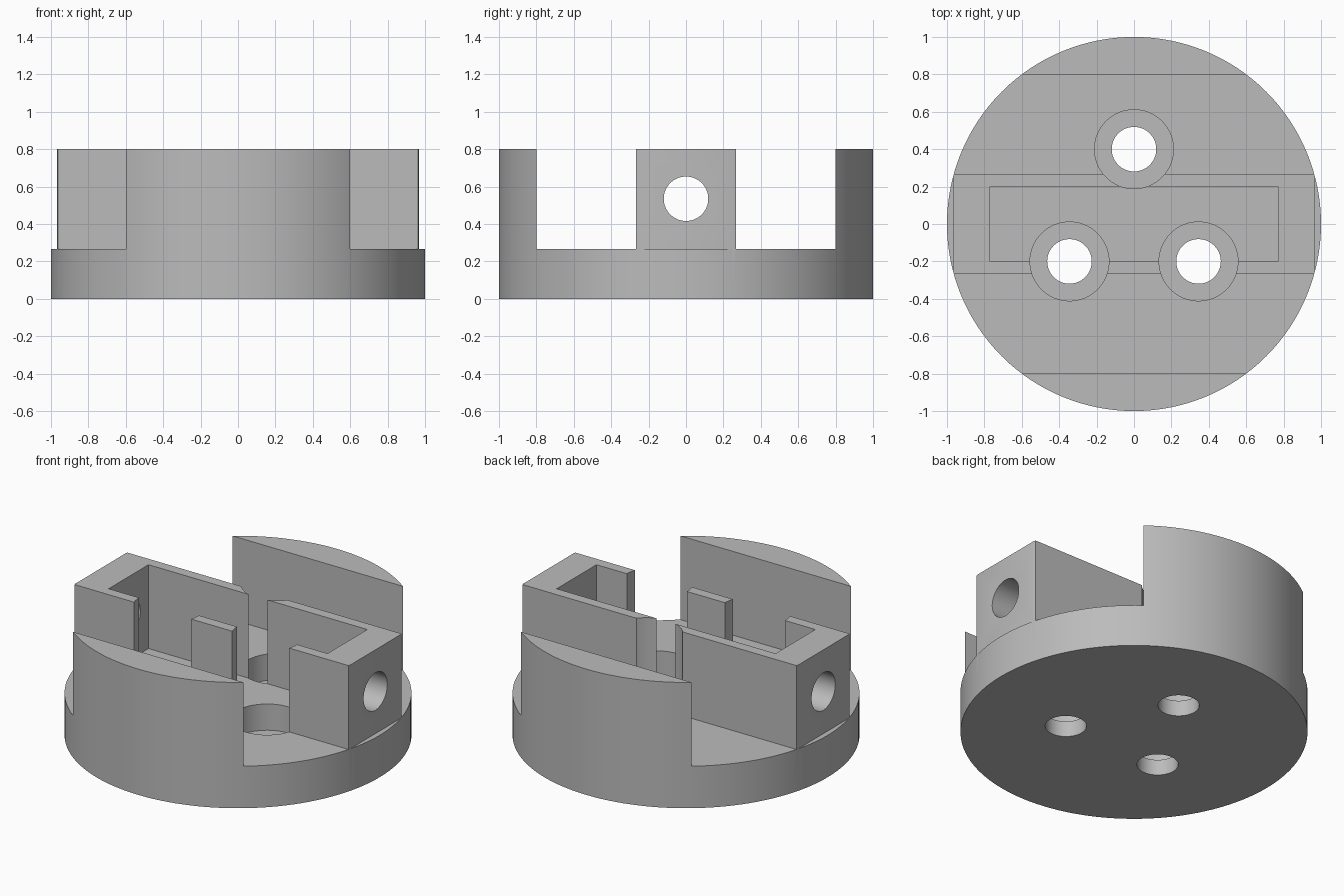
import bpy
import math

cube = bpy.data.objects.get("Cube")
if cube:
    bpy.data.objects.remove(cube, do_unlink=True)

FLOOR, TOP = 0.267, 0.8      # deck height and overall height
HALF_BLOCK = 0.266           # half width of the central block

grey = bpy.data.materials.new("light_grey")
grey.use_nodes = True
colour = (0.5, 0.5, 0.5, 1)
grey.diffuse_color = colour
grey.node_tree.nodes["Principled BSDF"].inputs["Base Color"].default_value = colour


def cylinder(name, radius, z0, z1, x=0, y=0, sides=64):
    bpy.ops.mesh.primitive_cylinder_add(vertices=sides, radius=radius, depth=z1 - z0,
                                        location=(x, y, (z0 + z1) / 2))
    bpy.context.object.name = name
    return bpy.context.object


def box(name, x0, x1, y0, y1, z0, z1):
    bpy.ops.mesh.primitive_cube_add(size=1, location=((x0 + x1) / 2, (y0 + y1) / 2, (z0 + z1) / 2))
    ob = bpy.context.object
    ob.name = name
    ob.scale = (x1 - x0, y1 - y0, z1 - z0)
    bpy.ops.object.transform_apply(location=False, rotation=False, scale=True)
    return ob


def cut(target, cutter):
    cutter.hide_render = True
    mod = target.modifiers.new("cut", 'BOOLEAN')
    mod.operation = 'DIFFERENCE'
    mod.solver = 'EXACT'
    mod.object = cutter
    bpy.context.view_layer.objects.active = target
    bpy.ops.object.modifier_apply(modifier=mod.name)
    bpy.data.objects.remove(cutter, do_unlink=True)


# Round body
body = cylinder("round_housing", 1, 0, TOP, sides=128)

# Channels either side of the central block, and its squared ends
for s in (-1, 1):
    ys = sorted((s * HALF_BLOCK, s * 0.8))
    cut(body, box("channel_cutter", -1.2, 1.2, *ys, FLOOR, 1))
    xs = sorted((s * 0.967, s * 1.2))
    cut(body, box("end_cutter", *xs, -0.4, 0.4, FLOOR, 1))

# Pocket inside the block
cut(body, box("pocket_cutter", -0.77, 0.77, -0.2, 0.2, FLOOR, 1))

# Counterbored screw holes
for x, y in ((0, 0.4), (-0.345, -0.2), (0.345, -0.2)):
    cut(body, cylinder("counterbore_cutter", 0.211, 0.1, 1, x, y))
    cut(body, cylinder("screw_hole_cutter", 0.119, -0.2, 0.3, x, y))

# Cross hole through both block ends
cross = cylinder("cross_hole_cutter", 0.119, -1.2, 1.2)
cross.rotation_euler = (0, math.pi / 2, 0)
cross.location.z = 0.535
cut(body, cross)

# Finish
body.data.materials.clear()
body.data.materials.append(grey)
for face in body.data.polygons:
    face.material_index = 0
bpy.ops.object.select_all(action='DESELECT')
body.select_set(True)
bpy.context.view_layer.objects.active = body
bpy.ops.object.shade_smooth_by_angle(angle=math.radians(30))
